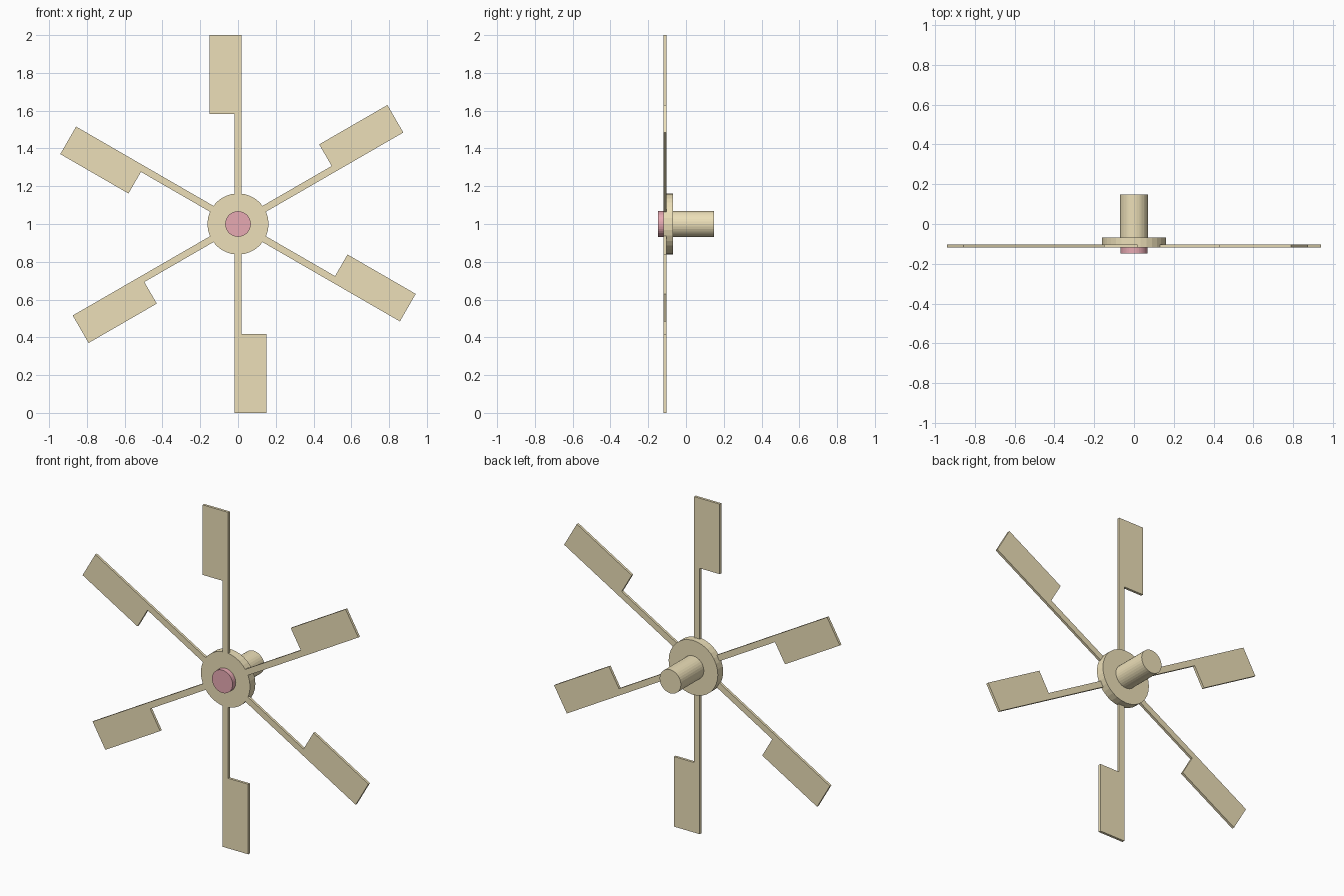
import bpy, bmesh, math
from mathutils import Matrix, Vector

if "Cube" in bpy.data.objects:
    bpy.data.objects.remove(bpy.data.objects["Cube"])


def material(name, color):
    m = bpy.data.materials.new(name)
    m.diffuse_color = color
    m.use_nodes = True
    m.node_tree.nodes["Principled BSDF"].inputs["Base Color"].default_value = m.diffuse_color
    return m


WOOD = material("wood", (0.84, 0.74, 0.48, 1))
PINK = material("pink", (0.80, 0.40, 0.45, 1))
CENTRE_Z = 1.0


def finish(bm, name, mat):
    bmesh.ops.recalc_face_normals(bm, faces=bm.faces)
    mesh = bpy.data.meshes.new(name)
    bm.to_mesh(mesh)
    bm.free()
    mesh.materials.append(mat)
    obj = bpy.data.objects.new(name, mesh)
    bpy.context.collection.objects.link(obj)
    return obj


def disc(name, radius, y0, y1, mat, sides=32):
    """Cylinder along y, centred on the wheel axis."""
    bm = bmesh.new()
    place = Matrix.Translation((0, (y0 + y1) / 2, CENTRE_Z)) @ Matrix.Rotation(math.pi / 2, 4, 'X')
    bmesh.ops.create_cone(bm, cap_ends=True, segments=sides, radius1=radius,
                          radius2=radius, depth=y1 - y0, matrix=place)
    return finish(bm, name, mat)


def paddle(name, angle, y0, y1):
    """Flat arm with an offset plate at its end, pointing out at the angle."""
    # (distance along arm, offset to the side)
    profile = [(0.157, -0.018), (1.0, -0.018), (1.0, 0.15),
               (0.583, 0.15), (0.583, 0.018), (0.157, 0.018)]
    c, s = math.cos(angle), math.sin(angle)
    bm = bmesh.new()
    face = bm.faces.new([bm.verts.new((u * c - v * s, y0, CENTRE_Z + u * s + v * c))
                         for u, v in profile])
    ext = bmesh.ops.extrude_face_region(bm, geom=[face], use_keep_orig=True)
    moved = [g for g in ext["geom"] if isinstance(g, bmesh.types.BMVert)]
    bmesh.ops.translate(bm, verts=moved, vec=Vector((0, y1 - y0, 0)))
    return finish(bm, name, WOOD)


# Hub, axle behind it and cap in front
disc("hub", 0.162, -0.118, -0.068, WOOD)
disc("axle", 0.07, -0.07, 0.148, WOOD)
disc("hub_cap", 0.068, -0.148, -0.116, PINK)

# Six paddles around the hub
for i in range(6):
    paddle(f"paddle_{i + 1}", math.radians(30 + 60 * i), -0.118, -0.103)
